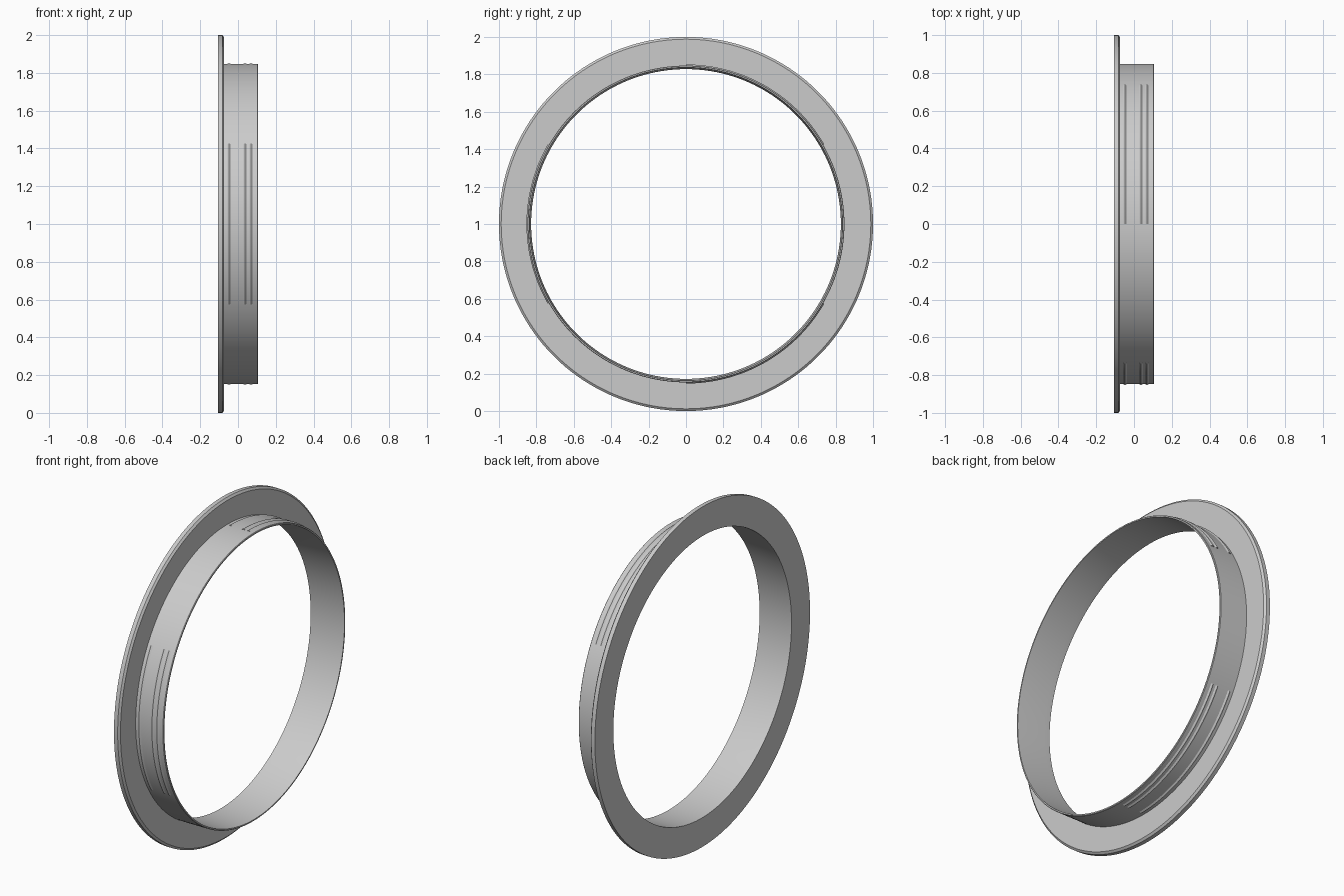
import bpy
import bmesh
from math import cos, sin, pi, radians

cube = bpy.data.objects.get("Cube")
if cube:
    bpy.data.objects.remove(cube, do_unlink=True)

grey = bpy.data.materials.new("light_grey")
grey.use_nodes = True
colour = (0.6, 0.6, 0.6, 1)
grey.diffuse_color = colour
grey.node_tree.nodes["Principled BSDF"].inputs["Base Color"].default_value = colour


def revolve(name, profile, start=0, sweep=360, steps=180):
    """Turn a closed (x, radius) profile about the x axis through z = 1."""
    full = sweep == 360
    bm = bmesh.new()
    rings = []
    for i in range(steps if full else steps + 1):
        a = radians(start + sweep * i / steps)
        rings.append([bm.verts.new((x, r * cos(a), 1 + r * sin(a))) for x, r in profile])
    n = len(profile)
    for i in range(steps):
        a, b = rings[i], rings[(i + 1) % len(rings)]
        for j in range(n):
            k = (j + 1) % n
            bm.faces.new((a[j], a[k], b[k], b[j]))
    if not full:
        bm.faces.new(rings[0])
        bm.faces.new(rings[-1])
    bmesh.ops.recalc_face_normals(bm, faces=bm.faces)
    mesh = bpy.data.meshes.new(name)
    bm.to_mesh(mesh)
    bm.free()
    mesh.materials.append(grey)
    obj = bpy.data.objects.new(name, mesh)
    bpy.context.collection.objects.link(obj)
    bpy.ops.object.select_all(action="DESELECT")
    obj.select_set(True)
    bpy.context.view_layer.objects.active = obj
    bpy.ops.object.shade_smooth_by_angle(angle=radians(25))
    return obj


# Flange with chamfered rim and thin sleeve, turned as one piece
back, face, tip = -0.107, -0.073, 0.107
revolve("flanged_sleeve", [
    (back, 0.828), (back, 1.0), (face - 0.01, 1.0), (face, 0.988),
    (face, 0.847), (tip - 0.003, 0.847), (tip, 0.844),
    (tip, 0.837), (face, 0.828),
])

# Three sets of shallow grip ridges, each sweeping a sixth of a turn
for s, start in enumerate((30, 150, 270)):
    for r, x in enumerate((-0.048, 0.037, 0.069)):
        revolve(f"grip_ridge_{s + 1}_{r + 1}",
                [(x - 0.013, 0.845), (x, 0.853), (x + 0.013, 0.845)],
                start, 60, 30)
